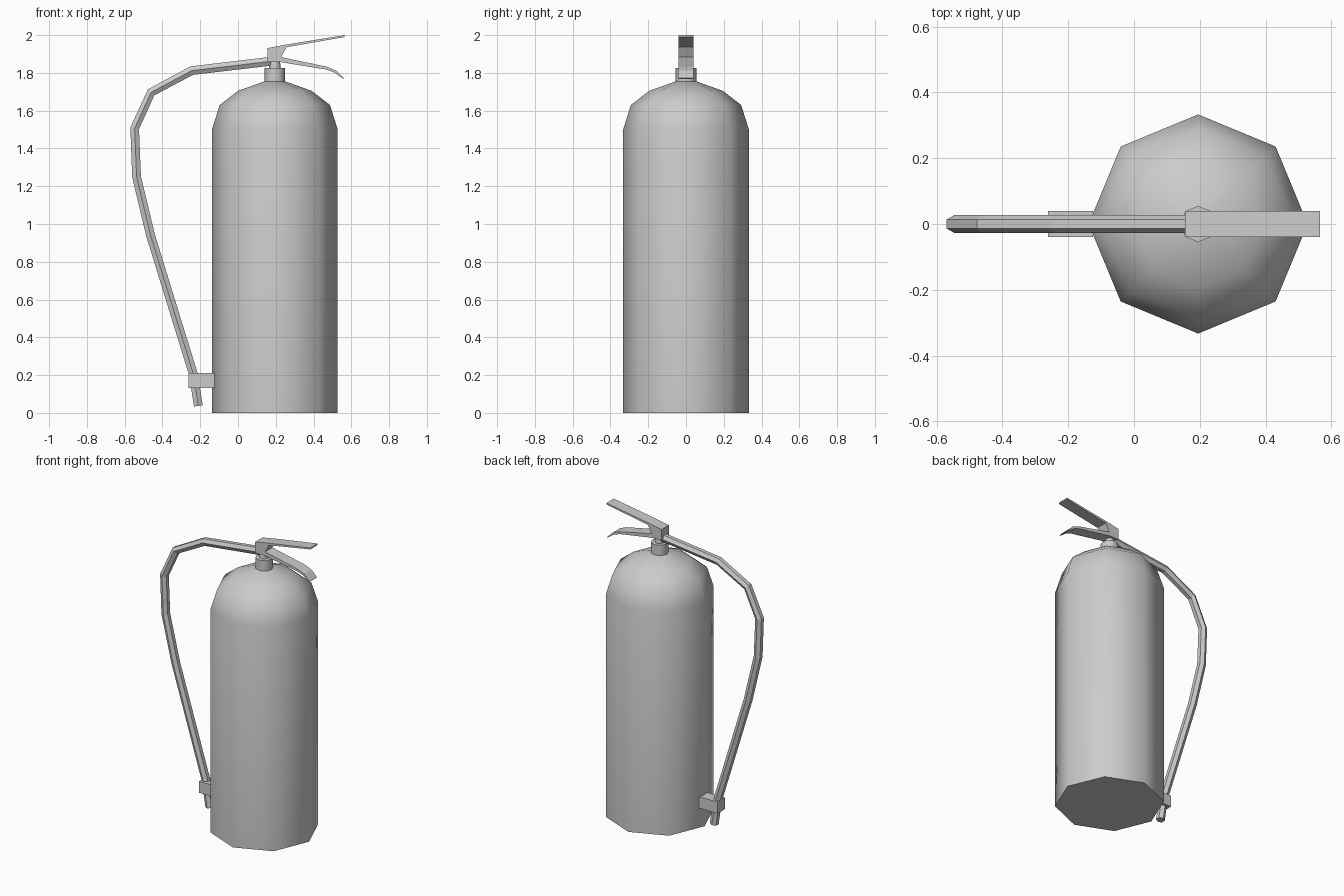
import bpy, bmesh, math
from mathutils import Vector

if "Cube" in bpy.data.objects:
    bpy.data.objects.remove(bpy.data.objects["Cube"])

CX = 0.195  # cylinder axis


def finish(name, bm, smooth=False):
    bmesh.ops.recalc_face_normals(bm, faces=bm.faces)
    mesh = bpy.data.meshes.new(name)
    bm.to_mesh(mesh)
    bm.free()
    obj = bpy.data.objects.new(name, mesh)
    bpy.context.collection.objects.link(obj)
    if smooth:
        bpy.ops.object.select_all(action='DESELECT')
        obj.select_set(True)
        bpy.context.view_layer.objects.active = obj
        bpy.ops.object.shade_smooth_by_angle(angle=math.radians(50))
    return obj


def skin(bm, rings):
    """Bridge a list of equal-sized vertex rings and cap both ends."""
    n = len(rings[0])
    for a, b in zip(rings, rings[1:]):
        for i in range(n):
            j = (i + 1) % n
            bm.faces.new((a[i], a[j], b[j], b[i]))
    bm.faces.new(rings[0])
    bm.faces.new(rings[-1])


def lathe(name, profile, sides=8):
    bm = bmesh.new()
    angles = [math.tau * i / sides for i in range(sides)]
    skin(bm, [[bm.verts.new((CX + r * math.cos(a), r * math.sin(a), z)) for a in angles]
              for r, z in profile])
    return finish(name, bm, True)


def tube(name, path, radius, sides=6):
    """Sweep a polygon along an x-z path with mitred corners."""
    bm = bmesh.new()
    pts = [Vector((x, 0, z)) for x, z in path]
    rings = []
    for i, p in enumerate(pts):
        before = (p - pts[max(i - 1, 0)]).normalized()
        after = (pts[min(i + 1, len(pts) - 1)] - p).normalized()
        t = (before + after).normalized()
        side = Vector((t.z, 0, -t.x))
        ring = []
        for k in range(sides):
            a = math.tau * k / sides
            ring.append(bm.verts.new(p + Vector((0, radius * math.cos(a), 0))
                                     + side * radius * math.sin(a)))
        rings.append(ring)
    skin(bm, rings)
    return finish(name, bm)


def extrude(name, outline, half):
    """Extrude an x-z outline symmetrically along y."""
    bm = bmesh.new()
    skin(bm, [[bm.verts.new((x, y, z)) for x, z in outline] for y in (-half, half)])
    return finish(name, bm)


# Pressure tank with faceted dome
lathe("tank", [(0.333, 0), (0.333, 1.50), (0.292, 1.63), (0.195, 1.705), (0.055, 1.755)])

# Valve collar and stem
lathe("valve_collar", [(0.055, 1.75), (0.055, 1.825)])
lathe("valve_stem", [(0.03, 1.82), (0.03, 1.845), (0.022, 1.87)])

# Valve block with upper squeeze lever
extrude("upper_lever", [(0.155, 1.857), (0.155, 1.931), (0.25, 1.949), (0.565, 2.0),
                        (0.565, 1.99), (0.258, 1.936), (0.227, 1.882), (0.235, 1.857)], 0.039)

# Lower carrying handle
extrude("lower_handle", [(0.225, 1.884), (0.47, 1.833), (0.52, 1.812), (0.56, 1.772),
                         (0.557, 1.768), (0.51, 1.802), (0.465, 1.818), (0.225, 1.857)], 0.039)

# Discharge hose
tube("hose", [(0.17, 1.861), (-0.245, 1.812), (-0.46, 1.697), (-0.547, 1.507),
              (-0.537, 1.25), (-0.463, 0.94), (-0.235, 0.20), (-0.21, 0.037)], 0.027)

# Hose clip
extrude("hose_clip", [(-0.262, 0.133), (-0.125, 0.133), (-0.125, 0.21), (-0.262, 0.21)], 0.039)
